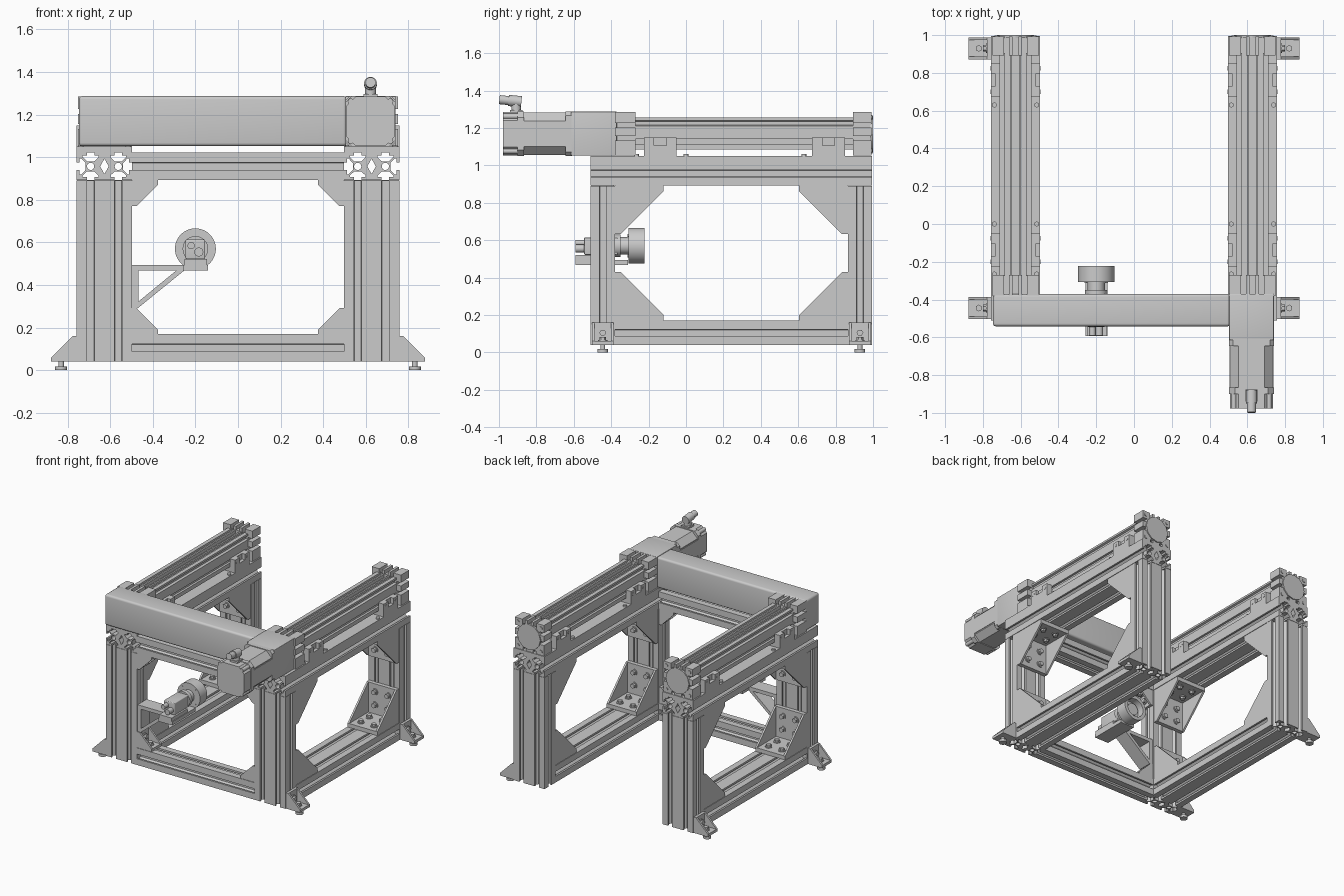
import bpy, bmesh
from math import radians, cos, sin, pi
from mathutils import Matrix, Vector

if "Cube" in bpy.data.objects:
    bpy.data.objects.remove(bpy.data.objects["Cube"])

X, Y, Z = Vector((1, 0, 0)), Vector((0, 1, 0)), Vector((0, 0, 1))


def frame(origin, a, b):
    m = Matrix((a, b, a.cross(b))).transposed().to_4x4()
    m.translation = origin
    return m


def finish(name, bm):
    bmesh.ops.recalc_face_normals(bm, faces=bm.faces)
    me = bpy.data.meshes.new(name)
    bm.to_mesh(me)
    bm.free()
    me.shade_smooth()
    me.set_sharp_from_angle(angle=radians(30))
    ob = bpy.data.objects.new(name, me)
    bpy.context.collection.objects.link(ob)
    return ob


def prism(name, loops, depth, m):
    """Extrude outline loops (first outer, rest holes) centred on the frame's third axis."""
    cu = bpy.data.curves.new(name, 'CURVE')
    cu.dimensions, cu.fill_mode, cu.extrude = '2D', 'BOTH', depth / 2
    for pts in loops:
        sp = cu.splines.new('POLY')
        sp.points.add(len(pts) - 1)
        for p, (u, v) in zip(sp.points, pts):
            p.co = (u, v, 0, 1)
        sp.use_cyclic_u = True
    tmp = bpy.data.objects.new(name, cu)
    bpy.context.collection.objects.link(tmp)
    bpy.context.view_layer.update()
    me = bpy.data.meshes.new_from_object(tmp.evaluated_get(bpy.context.evaluated_depsgraph_get()))
    bpy.data.objects.remove(tmp)
    bm = bmesh.new()
    bm.from_mesh(me)
    bmesh.ops.remove_doubles(bm, verts=bm.verts, dist=1e-5)
    bm.transform(m)
    return finish(name, bm)


def box(name, x0, x1, y0, y1, z0, z1, bevel=0):
    bm = bmesh.new()
    bmesh.ops.create_cube(bm, size=1)
    bm.transform(Matrix.Translation(((x0 + x1) / 2, (y0 + y1) / 2, (z0 + z1) / 2))
                 @ Matrix.Diagonal((x1 - x0, y1 - y0, z1 - z0, 1)))
    if bevel:
        bmesh.ops.bevel(bm, geom=bm.edges[:], offset=bevel, segments=4, profile=0.5, affect='EDGES')
    return finish(name, bm)


def add_cyl(bm, start, axis, r, h, seg=24):
    rot = Z.rotation_difference(axis).to_matrix().to_4x4()
    bmesh.ops.create_cone(bm, cap_ends=True, segments=seg, radius1=r, radius2=r, depth=h,
                          matrix=Matrix.Translation(Vector(start) + axis * h / 2) @ rot)


def cyl(name, start, axis, r, h, seg=32):
    bm = bmesh.new()
    add_cyl(bm, start, axis, r, h, seg)
    return finish(name, bm)


def circle(r, cx=0, cy=0, n=20):
    return [(cx + r * cos(2 * pi * i / n), cy + r * sin(2 * pi * i / n)) for i in range(n)]


def chamfered(w, c):
    h = w / 2
    return [(h, -h + c), (h, h - c), (h - c, h), (-h + c, h), (-h, h - c), (-h, -h + c), (-h + c, -h), (h - c, -h)]


C = 0.13                                   # extrusion cell size
HALF_SLOT = [(-.018, 0), (-.018, .014), (-.037, .014), (-.037, .022), (-.016, .042)]
SLOT = HALF_SLOT + [(-u, d) for u, d in reversed(HALF_SLOT)]


def extrusion(name, cells, length, m):
    w, h = cells * C / 2, C / 2
    mids = [(i - (cells - 1) / 2) * C for i in range(cells)]
    pts = [(-w, -h)] + [(c + u, -h + d) for c in mids for u, d in SLOT]
    pts += [(w, -h)] + [(w - d, u) for u, d in SLOT]
    pts += [(w, h)] + [(-c - u, h - d) for c in mids for u, d in SLOT]
    pts += [(-w, h)] + [(-w + d, -u) for u, d in SLOT]
    holes = [circle(.017, c) for c in mids]
    if cells == 2:
        holes.append([(-.02, 0), (0, -.02), (.02, 0), (0, .02)])
        holes[-1] = [(u, v * 1.8) for u, v in holes[-1]]
    return prism(name, [pts] + holes, length, m)


bolts = bmesh.new()


def bolt(p, axis, r=.018):
    add_cyl(bolts, p, axis, r * 1.35, .006)
    add_cyl(bolts, p, axis, r, .022, 6)


def gusset(name, origin, a, b, size, width, grid):
    """Corner bracket: two flanges, two triangular cheeks, bolts on each flange."""
    o, n = Vector(origin), a.cross(b)
    t = .03 if size > .2 else .02
    flanges = [(0, 0), (size, 0), (size, t), (t, t), (t, size), (0, size)]
    prism(name + "_flanges", [flanges], width, frame(o, a, b))
    cheek = [(0, 0), (size, 0), (size, t), (t, size), (0, size)]
    for k in (-1, 1):
        prism(name + "_cheek", [cheek], .014, frame(o + n * k * (width / 2 - .006), a, b))
    for along in grid:
        for across in ((-.055, .055) if size > .2 else (0,)):
            bolt(o + a * along + b * t + n * across, b)
            bolt(o + b * along + a * t + n * across, a)


CX, YF, YB = .627, -.445, .93               # post centres
for s, side in ((-1, "left"), (1, "right")):
    cx = s * CX
    # frame: posts, top and bottom rails
    for y, end in ((YF, "front"), (YB, "rear")):
        extrusion(f"{side}_{end}_post", 2, .85, frame((cx, y, .465), X, Y))
        # levelling foot
        gusset(f"{side}_{end}_foot_bracket", (cx + s * C, y, .04), X * s, Z, .12, .115, (.065,))
        cyl(f"{side}_{end}_foot_screw", (s * .83, y, .01), Z, .013, .06)
        cyl(f"{side}_{end}_foot_pad", (s * .83, y, 0), Z, .028, .018)
    extrusion(f"{side}_top_rail", 2, 1.505, frame((cx, .2425, .957), X, Z))
    extrusion(f"{side}_bottom_rail", 2, 1.245, frame((cx, .2425, .105), X, Z))
    for y, d in ((-.38, 1), (.865, -1)):
        for z, e in ((.17, 1), (.892, -1)):
            gusset(f"{side}_side_gusset", (cx, y, z), Y * d, Z * e, .26, .25, (.1, .2))
    for z, e in ((.17, 1), (.892, -1)):
        gusset(f"{side}_front_gusset", (cx - s * C, YF, z), X * -s, Z * e, .122, .12, (.07,))

    # linear axis: mounting plate, grooved beam, clamps
    box(f"{side}_axis_plate", cx - C, cx + C, -.51, .995, 1.022, 1.05)
    half = [(0, 0), (.05, 0), (.085, .0), (.085, .03), (.068, .03), (.068, .055), (.085, .055),
            (.085, .125), (.07, .132), (.07, .15), (.085, .155), (.085, .17), (.055, .17),
            (.055, .155), (.03, .155), (.03, .17), (.018, .17), (.018, .145), (0, .145)]
    beam = half + [(-u, v) for u, v in reversed(half[1:-1])]
    prism(f"{side}_axis_beam", [beam], 1.18, frame((cx, .315, 1.085), X, Z))
    for y0 in (-.225, .675):
        box(f"{side}_clamp_base", cx - C, cx + C, y0, y0 + .175, 1.05, 1.085)
        for k in (-1, 1):
            xs = sorted((cx + k * .085, cx + k * .13))
            box(f"{side}_clamp_ear", *xs, y0, y0 + .175, 1.085, 1.105)
            for yy in (y0, y0 + .12):
                box(f"{side}_clamp_jaw", *xs, yy, yy + .055, 1.105, 1.148)
            xs = sorted((cx + k * .085, cx + k * .105))
            box(f"{side}_clamp_web", *xs, y0 + .05, y0 + .125, 1.1, 1.148)
    for k in (-1, 1):
        for y in (-.265, .0, .63):
            add_cyl(bolts, (cx + k * .112, y, 1.05), Z, .013, .012, 16)
        for y in (-.2, -.075, .7, .825):
            add_cyl(bolts, (cx + k * .128, y, 1.122), X * k, .012, .004, 16)

    # slotted end blocks with round rear cover
    q = [(0, -.115), (.03, -.115), (.03, -.095), (.055, -.095), (.055, -.115), (.123, -.115),
         (.123, -.035), (.085, -.035), (.085, -.01), (.123, -.01), (.123, .035), (.085, .035),
         (.085, .06), (.123, .06), (.123, .118), (.06, .118), (.06, .075), (.035, .075),
         (.035, .118), (.015, .118), (.015, .09), (0, .09)]
    block = q + [(-u, v) for u, v in reversed(q[1:-1])]
    for y, d, end in ((-.325, .11, "front"), (.942, .1, "rear")):
        prism(f"{side}_{end}_end_block", [block], d, frame((cx, y, 1.167), X, Z))
    cyl(f"{side}_end_cover", (cx, .985, 1.167), Y, .098, .015, 12)
    for k in (-1, 1):
        for e in (-1, 1):
            add_cyl(bolts, (cx + k * .098, .985, 1.167 + e * .09), Y, .013, .012, 16)

# cross rails at the front
extrusion("front_top_rail", 1, .994, frame((0, YF, .957), Y, Z))
extrusion("front_bottom_rail", 1, .994, frame((0, YF, .105), Y, Z))

# drive shaft cover and gearbox
box("shaft_cover", -.747, .51, -.542, -.37, 1.052, 1.287, .016)
MX, MZ = .622, 1.169
box("gearbox", MX - .118, MX + .118, -.615, -.37, 1.052, 1.287, .004)

# motor
for name, w, c, y0, y1 in (("motor_flange", .236, .02, -.645, -.61), ("motor_body", .226, .045, -.87, -.64),
                           ("motor_rear_ring", .236, .03, -.9, -.865), ("motor_rear_cap", .23, .045, -.978, -.9)):
    prism(name, [chamfered(w, c)], y1 - y0, frame((MX, (y0 + y1) / 2, MZ), X, Z))
for k in (-1, 1):
    box("motor_side_rib", *sorted((MX + k * .1, MX + k * .117)), -.87, -.64, MZ - .06, MZ + .06)
    for e in (-1, 1):
        add_cyl(bolts, (MX + k * .093, -.978, MZ + e * .093), Y, .014, .09, 16)

# motor cable connector
box("connector_base", MX - .032, MX + .032, -.94, -.875, 1.28, 1.297)
cyl("connector_stem", (MX, -.908, 1.29), Z, .026, .055)
tilt = Vector((0, -1, .1)).normalized()
cyl("connector_elbow", (MX, -.88, 1.34), tilt, .03, .07)
cyl("connector_tip", (MX, -.945, 1.346), tilt, .024, .053)

# sensor arm and shelf
arm = [(-.497, .495), (-.25, .495), (-.25, .47), (-.472, .29), (-.497, .29)]
window = [(-.468, .468), (-.29, .468), (-.468, .322)]
prism("sensor_arm", [arm, window], .11, frame((0, YF, 0), X, Z))
box("sensor_shelf", -.258, -.14, -.592, -.31, .468, .495)
box("sensor_saddle", -.25, -.145, -.592, -.4, .495, .522)

# sensor body, neck and ring head
SX, SZ = -.2, .57
box("sensor_body", SX - .046, SX + .046, -.545, -.365, SZ - .048, SZ + .044, .006)
cyl("sensor_plug_a", (SX - .02, -.59, SZ + .015), Y, .017, .06)
cyl("sensor_plug_b", (SX + .016, -.59, SZ - .015), Y, .021, .06)
cyl("sensor_neck_collar", (SX, -.38, SZ), Y, .06, .03)
cyl("sensor_neck", (SX, -.36, SZ), Y, .046, .06)
cyl("sensor_head_back", (SX, -.308, SZ), Y, .096, .03, 48)
prism("sensor_head_ring", [circle(.096, n=48), circle(.07, n=48)], .06, frame((SX, -.253, SZ), X, Z))
cyl("sensor_lens", (SX, -.29, SZ), Y, .045, .04)
for i in range(4):
    a = pi / 4 + i * pi / 2
    add_cyl(bolts, (SX + .078 * cos(a), -.312, SZ + .078 * sin(a)), Y, .008, .02, 12)

finish("bolts", bolts)
